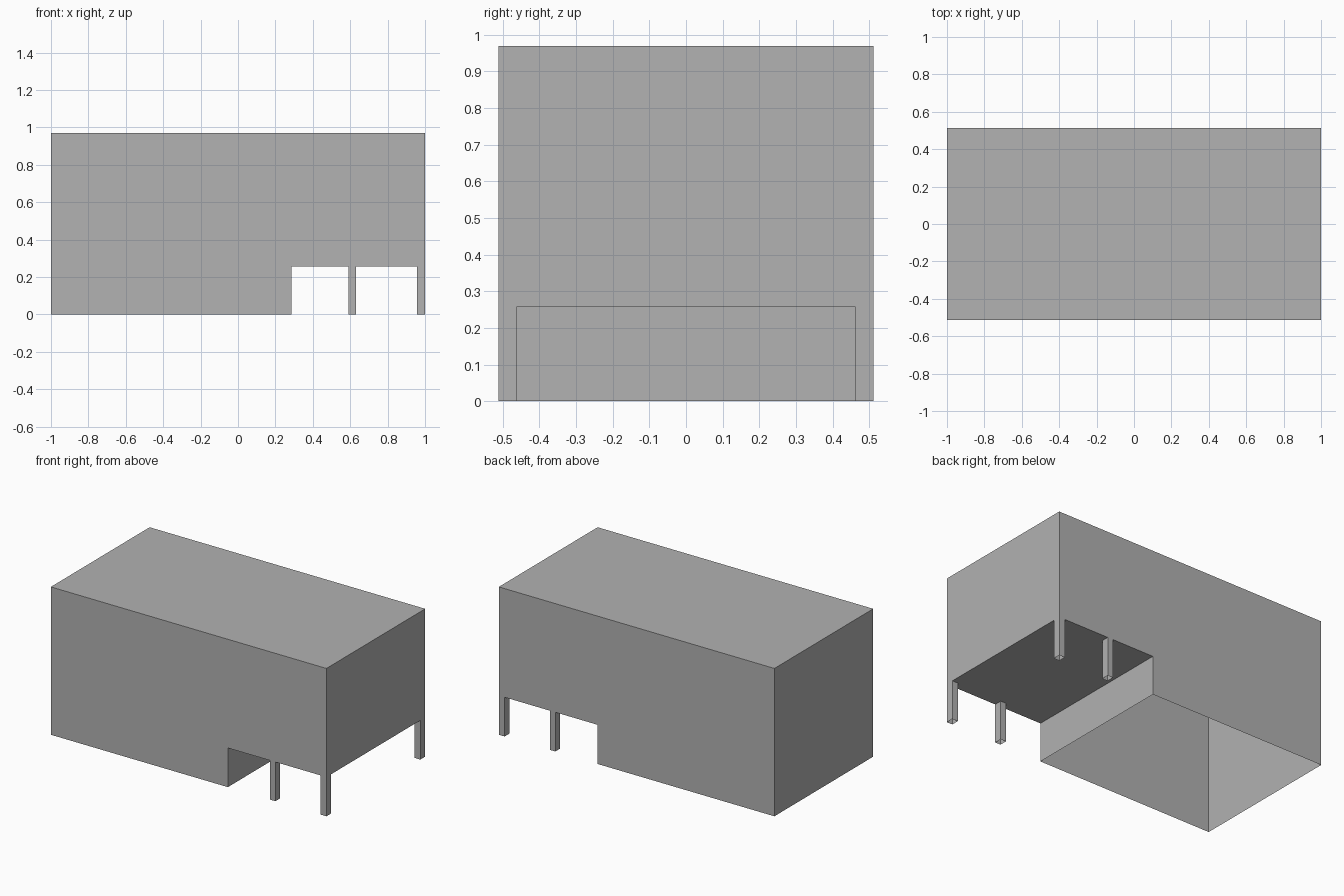
import bpy
import bmesh

cube = bpy.data.objects.get("Cube")
if cube:
    bpy.data.objects.remove(cube, do_unlink=True)

# Plain grey material
grey = bpy.data.materials.new("plain_grey")
grey.use_nodes = True
colour = (0.445, 0.445, 0.445, 1)
grey.diffuse_color = colour
grey.node_tree.nodes["Principled BSDF"].inputs["Base Color"].default_value = colour

# Plan lines: main hall, open bay, middle post, open bay, end post
XS = [-1, 0.285, 0.59, 0.63, 0.958, 1]
YS = [-0.512, -0.462, 0.462, 0.512]
SOFFIT, ROOF = 0.257, 0.97
NX, NY = len(XS) - 1, len(YS) - 1

bm = bmesh.new()


def face(*points):
    bm.faces.new([bm.verts.new(p) for p in points])


def wall(a, b, low, high):
    face((*a, low), (*b, low), (*b, high), (*a, high))


def grounded(i, j):
    """Whether a plan cell reaches the ground: the hall or one of four posts."""
    return i == 0 or (i in (2, 4) and j in (0, NY - 1))


def inside(i, j):
    return 0 <= i < NX and 0 <= j < NY


for i in range(NX):
    for j in range(NY):
        x0, x1, y0, y1 = XS[i], XS[i + 1], YS[j], YS[j + 1]
        corners = [(x0, y0), (x1, y0), (x1, y1), (x0, y1)]
        # Roof over every cell, soffit only over the open undercroft
        face(*[(*c, ROOF) for c in corners])
        if not grounded(i, j):
            face(*[(*c, SOFFIT) for c in reversed(corners)])
        # Walls along the outline and around the hall base and posts
        for k, (di, dj) in enumerate([(0, -1), (1, 0), (0, 1), (-1, 0)]):
            a, b = corners[k], corners[(k + 1) % 4]
            n = (i + di, j + dj)
            if not inside(*n):
                wall(a, b, SOFFIT, ROOF)
            if grounded(i, j) and not (inside(*n) and grounded(*n)):
                wall(a, b, 0, SOFFIT)

# Weld the cells into one open-bottomed shell and merge flat regions
bmesh.ops.remove_doubles(bm, verts=bm.verts, dist=0.0001)
bmesh.ops.dissolve_limit(bm, angle_limit=0.01, verts=bm.verts, edges=bm.edges)

mesh = bpy.data.meshes.new("building_shell")
bm.to_mesh(mesh)
bm.free()
mesh.materials.append(grey)
shell = bpy.data.objects.new("building_shell", mesh)
bpy.context.collection.objects.link(shell)
